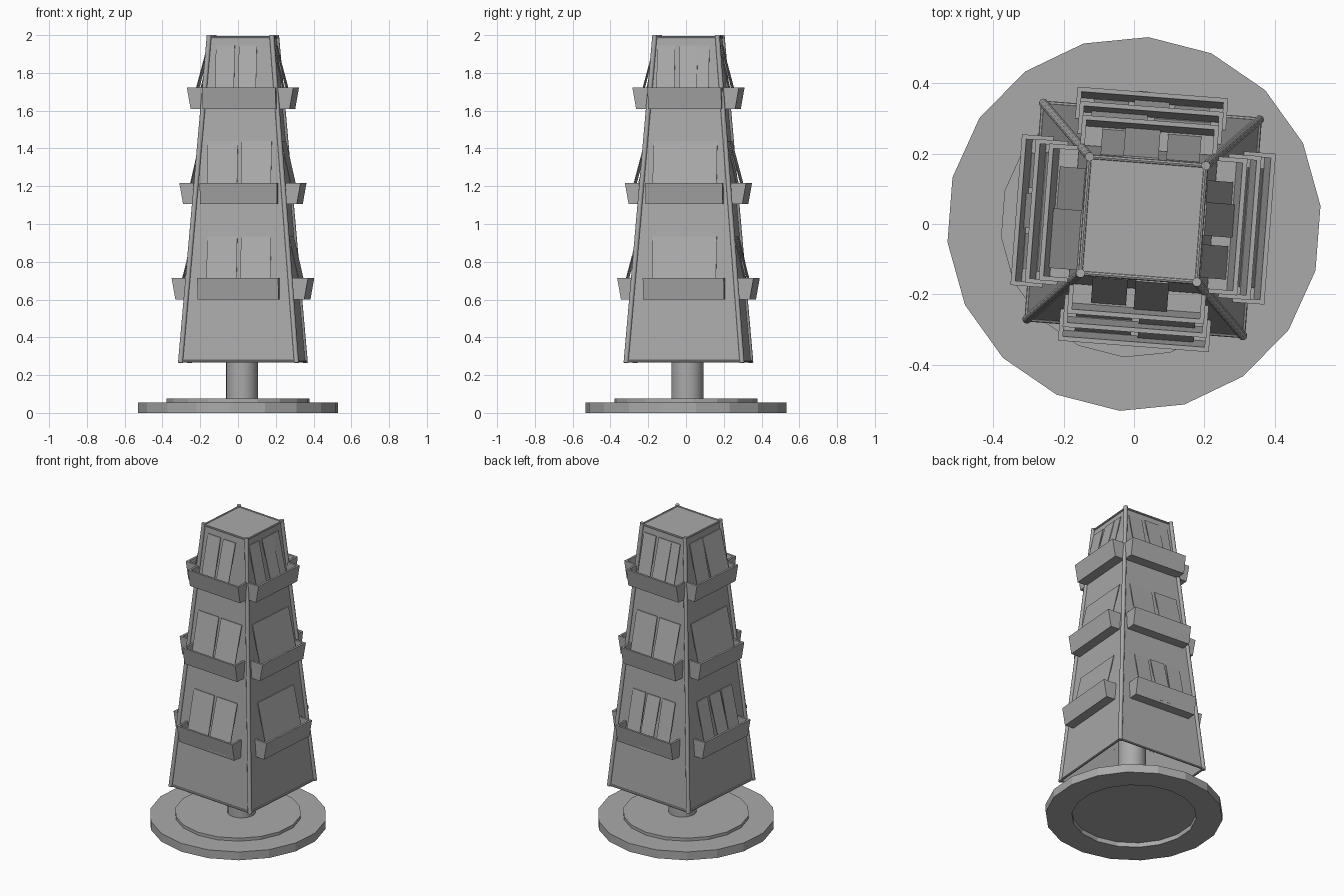
import bpy, bmesh, math
from mathutils import Matrix, Vector

cube = bpy.data.objects.get("Cube")
if cube:
    bpy.data.objects.remove(cube, do_unlink=True)

grey = bpy.data.materials.new("plain grey")
grey.use_nodes = True
GREY = (0.4, 0.4, 0.4, 1)
grey.diffuse_color = GREY
grey.node_tree.nodes["Principled BSDF"].inputs["Base Color"].default_value = GREY

TURN = Matrix.Rotation(math.radians(-4.4), 4, 'Z')
TOWER = Matrix.Translation((0.026, 0.013, 0)) @ TURN
Z_LOW, Z_TOP = 0.265, 1.99


def wall(z):
    """Distance of the sloping wall from the tower axis at a height."""
    return 0.308 - (z - Z_LOW) * 0.0823


def finish(name, bm, matrix):
    bmesh.ops.recalc_face_normals(bm, faces=bm.faces)
    mesh = bpy.data.meshes.new(name)
    bm.to_mesh(mesh)
    bm.free()
    mesh.materials.append(grey)
    ob = bpy.data.objects.new(name, mesh)
    ob.matrix_world = matrix
    bpy.context.collection.objects.link(ob)
    return ob


def smooth(ob):
    bpy.ops.object.select_all(action='DESELECT')
    ob.select_set(True)
    bpy.context.view_layer.objects.active = ob
    bpy.ops.object.shade_smooth_by_angle(angle=math.radians(40))


def extrude_profile(bm, profile, u0, u1):
    """Prism along x from a closed (outward distance, height) profile."""
    ends = [[bm.verts.new((u, -d, z)) for d, z in profile] for u in (u0, u1)]
    bm.faces.new(ends[0])
    bm.faces.new(ends[1])
    n = len(profile)
    for i in range(n):
        j = (i + 1) % n
        bm.faces.new((ends[0][i], ends[0][j], ends[1][j], ends[1][i]))


def lathe(bm, profile, sides):
    verts = [bm.verts.new((r, 0, z)) for r, z in profile]
    edges = [bm.edges.new(pair) for pair in zip(verts, verts[1:])]
    bmesh.ops.spin(bm, geom=verts + edges, cent=(0, 0, 0), axis=(0, 0, 1),
                   angle=math.tau, steps=sides, use_merge=False)
    bmesh.ops.remove_doubles(bm, verts=bm.verts, dist=0.0005)


def rod(bm, a, b, radius, sides=10):
    a, b = Vector(a), Vector(b)
    spin = (b - a).to_track_quat('Z', 'Y').to_matrix().to_4x4()
    bmesh.ops.create_cone(bm, cap_ends=True, segments=sides, radius1=radius,
                          radius2=radius, depth=(b - a).length,
                          matrix=Matrix.Translation((a + b) / 2) @ spin)


# Round base with a raised step and a hollow underside
bm = bmesh.new()
lathe(bm, [(0, 0.03), (0.375, 0.03), (0.375, 0), (0.533, 0), (0.533, 0.055),
           (0.38, 0.055), (0.38, 0.075), (0, 0.075)], 18)
finish("base", bm, TURN @ Matrix.Rotation(math.pi / 2, 4, 'Z'))

# Central pole running up inside the tower
bm = bmesh.new()
rod(bm, (0, 0, 0.07), (0, 0, 1.95), 0.085, 20)
smooth(finish("pole", bm, Matrix.Translation((0.021, 0.007, 0))))

# Four thin sloping panels and the flat top
bm = bmesh.new()
lo, hi = wall(Z_LOW), wall(Z_TOP)
corners = [(-1, -1), (1, -1), (1, 1), (-1, 1)]
bottom = [bm.verts.new((x * lo, y * lo, Z_LOW + 0.005)) for x, y in corners]
top = [bm.verts.new((x * hi, y * hi, Z_TOP)) for x, y in corners]
for i in range(4):
    j = (i + 1) % 4
    bm.faces.new((bottom[i], bottom[j], top[j], top[i]))
bm.faces.new(top)
finish("panels", bm, TOWER)

# Corner posts and edge rails
bm = bmesh.new()
for i, (x, y) in enumerate(corners):
    rod(bm, (x * lo, y * lo, Z_LOW), (x * hi, y * hi, 2.0), 0.013)
    nx, ny = corners[(i + 1) % 4]
    for h, z in ((lo, Z_LOW + 0.008), (hi, Z_TOP - 0.002)):
        rod(bm, (x * h, y * h, z), (nx * h, ny * h, z), 0.007, 8)
smooth(finish("frame", bm, TOWER))

# Trays: height of floor, width, reach of the outer lip
TRAYS = [(0.6, 0.43, 0.362), (1.105, 0.41, 0.322), (1.61, 0.39, 0.283)]
TALL, THICK, FLARE = 0.113, 0.013, 0.02

# Leaflets per side and row: (centre, width)
PAIR = [(-0.09, 0.16), (0.09, 0.16)]
WIDE = [(0, 0.34)]
TRIO = [(-0.115, 0.1), (0, 0.1), (0.115, 0.1)]
LEAFLETS = {
    "front": [PAIR, PAIR, [(-0.08, 0.1), (0.04, 0.095)]],
    "left": [WIDE, WIDE, [(-0.105, 0.095), (0.015, 0.095), (0.09, 0.07)]],
    "back": [TRIO, PAIR, [(-0.1, 0.095), (0.02, 0.1), (0.1, 0.07)]],
    "right": [TRIO, WIDE, [(-0.072, 0.12), (0.073, 0.17)]],
}

for k, (side, rows) in enumerate(LEAFLETS.items()):
    matrix = TOWER @ Matrix.Rotation(k * math.pi / 2, 4, 'Z')
    for level, (z, width, reach), cards in zip(("lower", "middle", "upper"), TRAYS, rows):
        half, rim = width / 2, z + TALL
        foot = reach - FLARE
        # Open tray: floor, flared lip and two end plates
        bm = bmesh.new()
        extrude_profile(bm, [(wall(z), z), (foot, z), (foot, z + THICK),
                             (wall(z), z + THICK)], -half, half)
        extrude_profile(bm, [(foot - THICK, z), (foot, z), (reach, rim),
                             (reach - THICK, rim)], -half, half)
        for u in (-half, half - THICK):
            extrude_profile(bm, [(wall(z), z), (foot, z), (reach, rim),
                                 (wall(rim), rim)], u, u + THICK)
        finish(f"{side}_{level}_tray", bm, matrix)

        # Thin leaflets leaning back on the panel
        bm = bmesh.new()
        peak = z + 0.335
        for n, (u, w) in enumerate(cards):
            out = wall(z) + (0.06 if n % 2 else 0.045)
            d = wall(peak) + 0.002 * (n % 2)
            extrude_profile(bm, [(out, z + 0.015), (out + 0.005, z + 0.015),
                                 (d + 0.005, peak), (d, peak)], u - w / 2, u + w / 2)
        finish(f"{side}_{level}_leaflets", bm, matrix)
